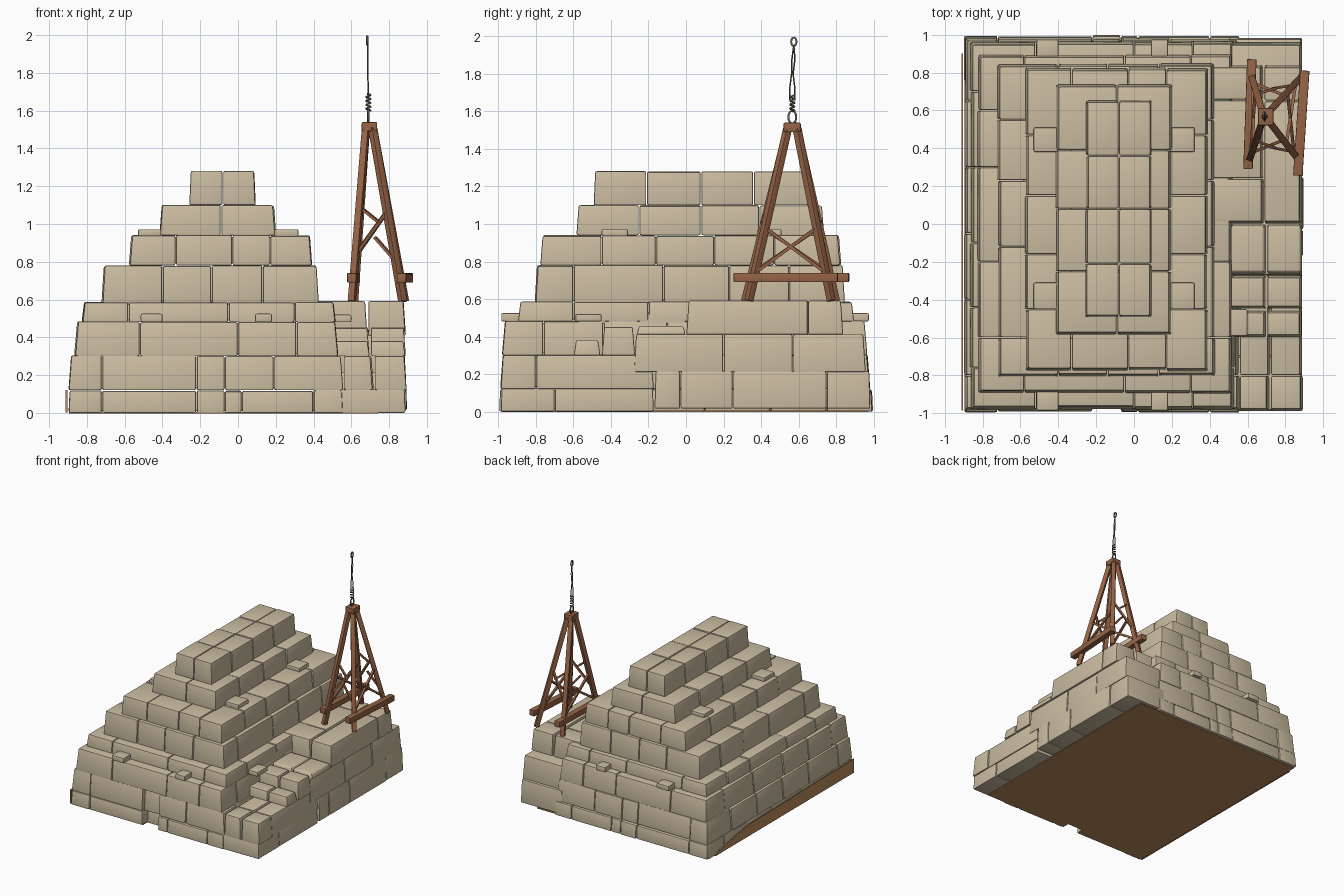
import bpy, bmesh, math, random
from mathutils import Vector, Matrix

if "Cube" in bpy.data.objects:
    bpy.data.objects.remove(bpy.data.objects["Cube"])

random.seed(4)


def material(name, col):
    m = bpy.data.materials.new(name)
    m.diffuse_color = (*col, 1)
    m.use_nodes = True
    m.node_tree.nodes["Principled BSDF"].inputs["Base Color"].default_value = m.diffuse_color
    return m


STONE = material("sandstone", (0.60, 0.51, 0.36))
EARTH = material("earth_brown", (0.50, 0.26, 0.11))
WOOD = material("timber", (0.30, 0.125, 0.06))
ROPE = material("rope", (0.14, 0.125, 0.09))


def finish(bm, name, mat, bevel=0.0):
    """Bevel, shade and link a mesh."""
    if bevel:
        bmesh.ops.bevel(bm, geom=bm.edges[:], offset=bevel, segments=2,
                        profile=0.6, affect='EDGES', clamp_overlap=True)
    bmesh.ops.recalc_face_normals(bm, faces=bm.faces[:])
    for f in bm.faces:
        f.smooth = True
    me = bpy.data.meshes.new(name)
    bm.to_mesh(me)
    bm.free()
    me.materials.append(mat)
    me.set_sharp_from_angle(angle=math.radians(50))
    ob = bpy.data.objects.new(name, me)
    bpy.context.collection.objects.link(ob)
    return ob


def box(bm, x0, x1, y0, y1, z0, z1, inset=(0, 0, 0, 0)):
    """Box whose top edges move inwards by inset (left, right, front, back)."""
    l, r, f, b = inset
    vs = [bm.verts.new(p) for p in (
        (x0, y0, z0), (x1, y0, z0), (x1, y1, z0), (x0, y1, z0),
        (x0 + l, y0 + f, z1), (x1 - r, y0 + f, z1),
        (x1 - r, y1 - b, z1), (x0 + l, y1 - b, z1))]
    for q in ((3, 2, 1, 0), (4, 5, 6, 7), (0, 1, 5, 4),
              (1, 2, 6, 5), (2, 3, 7, 6), (3, 0, 4, 7)):
        bm.faces.new([vs[i] for i in q])


def course(name, xs, ys, z0, z1, taper=0.012, recess=None):
    """One layer: a ring of separate stones laid around a solid core."""
    bm = bmesh.new()
    g = 0.002
    nx, ny = len(xs) - 1, len(ys) - 1
    for i in range(nx):
        for j in range(ny):
            edge = (i == 0, i == nx - 1, j == 0, j == ny - 1)
            if not any(edge):
                continue
            inset = [taper * e for e in edge]
            jit = [random.uniform(0, 0.007) * e for e in edge]
            front = recess[1] if recess and j == 0 and i == recess[0] else 0
            box(bm, xs[i] + g + jit[0], xs[i + 1] - g - jit[1],
                ys[j] + g + jit[2] + front, ys[j + 1] - g - jit[3],
                z0, z1 - random.uniform(0, 0.006), inset)
    if nx > 2 and ny > 2:
        box(bm, xs[1] - .02, xs[-2] + .02, ys[1] - .02, ys[-2] + .02, z0 + .01, z1 - .012)
    return finish(bm, name, STONE, 0.011)


# stepped stone courses, bottom to top
course("course_1", [-.90, -.72, -.22, -.07, .02, .40, .56],
       [-1, -.72, -.3, .1, .45, .75, 1], 0, .12, .006, (2, .07))
course("course_2", [-.90, -.72, -.22, -.07, .19, .56],
       [-.995, -.8, -.4, -.05, .3, .65, .985], .12, .305, .014, (2, .02))
course("course_3", [-.87, -.52, 0, .31, .535],
       [-.985, -.76, -.44, -.1, .3, .7, .97], .30, .485, .016)
course("course_4", [-.83, -.58, -.05, .3, .52],
       [-.9, -.6, -.2, .3, .6, .9], .48, .588)
course("course_5", [-.725, -.40, -.14, .13, .43],
       [-.81, -.6, -.12, .23, .55, .85], .58, .782)
course("course_6", [-.58, -.33, -.03, .17, .395],
       [-.78, -.45, -.16, .15, .47, .83], .78, .942)
course("course_7", [-.42, -.09, .205],
       [-.59, -.25, .08, .39, .74], .94, 1.102)
course("course_8", [-.26, -.08, .10],
       [-.495, -.21, .08, .36, .66], 1.10, 1.282, .008)


def row(bm, x0, x1, ys, z0, z1, t=0.012):
    """Run of stones along the right flank."""
    for i, (a, b) in enumerate(zip(ys, ys[1:])):
        box(bm, x0, x1 - random.uniform(0, .008), a + .002, b - .002, z0, z1,
            (0, t, t * (i == 0), t * (i == len(ys) - 2)))


# right flank wall, terrace and rising steps
bm = bmesh.new()
row(bm, .40, .89, [-.99, -.70, -.17], 0, .125, .005)
row(bm, .56, .72, [-.99, -.80, -.17], .12, .30)
row(bm, .724, .895, [-.99, -.80, -.17], .12, .30)
row(bm, .50, .895, [-.17, -.03, .25, .75, .985], .015, .215, .006)
row(bm, .50, .892, [-.28, .20, .57, .96], .21, .412)
finish(bm, "flank_wall", STONE, 0.011)
bm = bmesh.new()
row(bm, .40, .685, [0, .24, .655, .84], .41, .592)
row(bm, .69, .89, [0, .65, .84], .41, .592)
finish(bm, "crane_terrace", STONE, 0.011)
bm = bmesh.new()
for x0, x1 in ((.50, .70), (.705, .89)):
    row(bm, x0, x1, [-.60, -.455], .30, .38)
    row(bm, x0, x1, [-.45, -.27], .30, .45)
    row(bm, x0, x1, [-.265, 0], .41, .455)
row(bm, .42, .52, [-.58, -.42, -.25, 0], .47, .53)
finish(bm, "terrace_steps", STONE, 0.010)

# small projecting stones on the ledges
bm = bmesh.new()
for y0, y1 in ((-.45, -.31), (.38, .51)):
    for x0, x1 in ((-.53, -.40), (.19, .32)):
        box(bm, x0, x1, y0, y1, .935, .972)
for x0, x1 in ((-.515, -.40), (.09, .18)):
    for y0, y1 in ((-.985, -.88), (.88, .975)):
        box(bm, x0, x1, y0, y1, .48, .525)
for y0, y1 in ((-.59, -.45),):
    box(bm, .50, .60, y0, y1, .48, .52)
finish(bm, "ledge_stones", STONE, 0.010)

# bare earth under the base and along the left foot
bm = bmesh.new()
box(bm, -.895, -.22, -.98, .97, -.002, .006)
box(bm, -.07, .74, -.98, .97, -.002, .006)
box(bm, -.23, -.06, -.92, .97, -.002, .006)
finish(bm, "earth_underside", EARTH)
bm = bmesh.new()
prof = [(-.985, .002), (.90, .002), (.86, .03), (.45, .10), (-.985, .12)]
a = [bm.verts.new((-.912, y, z)) for y, z in prof]
b = [bm.verts.new((-.903, y, z)) for y, z in prof]
bm.faces.new(a)
bm.faces.new(b[::-1])
for i in range(5):
    k = (i + 1) % 5
    bm.faces.new((a[i], a[k], b[k], b[i]))
finish(bm, "earth_left_foot", EARTH)


def beam(bm, p, q, w, h=None):
    """Square timber between two points."""
    p, q = Vector(p), Vector(q)
    d = q - p
    rot = d.to_track_quat('Z', 'Y').to_matrix().to_4x4()
    m = Matrix.Translation((p + q) / 2) @ rot @ Matrix.Diagonal((w, h or w, d.length, 1))
    bmesh.ops.create_cube(bm, size=1, matrix=m)


# lifting frame: four legs, cap, skids and braces
APEX = Vector((.695, .567, 1.51))
feet = {(s, e): Vector(p) for s, e, p in (
    (0, 0, (.602, .315, .59)), (0, 1, (.615, .80, .59)),
    (1, 0, (.872, .335, .59)), (1, 1, (.882, .775, .59)))}


def on_leg(key, z):
    top = APEX + Vector(((key[0] - .5) * .035, (key[1] - .5) * .05, 0))
    return feet[key].lerp(top, (z - .59) / (APEX.z - .59))


bm = bmesh.new()
for k in feet:
    beam(bm, feet[k], on_leg(k, 1.51), .036)
finish(bm, "frame_legs", WOOD, .004)
bm = bmesh.new()
beam(bm, (.602, .29, .715), (.622, .87, .715), .05)
beam(bm, (.865, .255, .715), (.902, .81, .715), .05)
finish(bm, "frame_skids", WOOD, .006)
bm = bmesh.new()
box(bm, .655, .737, .52, .612, 1.49, 1.54)
finish(bm, "frame_cap", WOOD, .008)
bm = bmesh.new()
for s in (0, 1):
    beam(bm, on_leg((s, 0), .74), on_leg((s, 1), .98), .017)
    beam(bm, on_leg((s, 1), .74), on_leg((s, 0), .98), .017)
for e in (0, 1):
    beam(bm, on_leg((0, e), .84), on_leg((1, e), 1.07), .016)
    mid = (on_leg((0, e), .93) + on_leg((1, e), .93)) / 2
    beam(bm, on_leg((1, e), .80), mid, .014)
    beam(bm, on_leg((0, e), 1.09), mid + Vector((.02, 0, .08)), .014)
finish(bm, "frame_braces", WOOD)


def rope(name, pts, r):
    cu = bpy.data.curves.new(name, 'CURVE')
    cu.dimensions = '3D'
    cu.bevel_depth = r
    cu.bevel_resolution = 1
    cu.use_fill_caps = True
    sp = cu.splines.new('POLY')
    sp.points.add(len(pts) - 1)
    for p, c in zip(sp.points, pts):
        p.co = (*c, 1)
    cu.materials.append(ROPE)
    bpy.context.collection.objects.link(bpy.data.objects.new(name, cu))


# rope: cap ring, knot coils, twin strands and top loop
cx, cy = .69, .567


def ring(z, ry, rz, n=16):
    return [(cx, cy + ry * math.sin(math.tau * i / n), z + rz * math.cos(math.tau * i / n))
            for i in range(n + 1)]


rope("cap_ring", ring(1.57, .021, .034), .006)
rope("knot_coils", [(cx + .012 * math.cos(i * .7), cy + .012 * math.sin(i * .7), 1.60 + i * .0023)
                    for i in range(40)], .005)
for s in (-1, 1):
    rope("strand_left" if s < 0 else "strand_right",
         [(cx, cy + s * .014, 1.66), (cx - .001, cy + s * .013, 1.73),
          (cx - .003, cy + s * .004, 1.80), (cx - .003, cy + .006 + s * .008, 1.88),
          (cx - .004, cy + .008, 1.955)], .004)
rope("top_loop", [(x - .006, y + .008, z) for x, y, z in ring(1.972, .014, .022)], .006)
